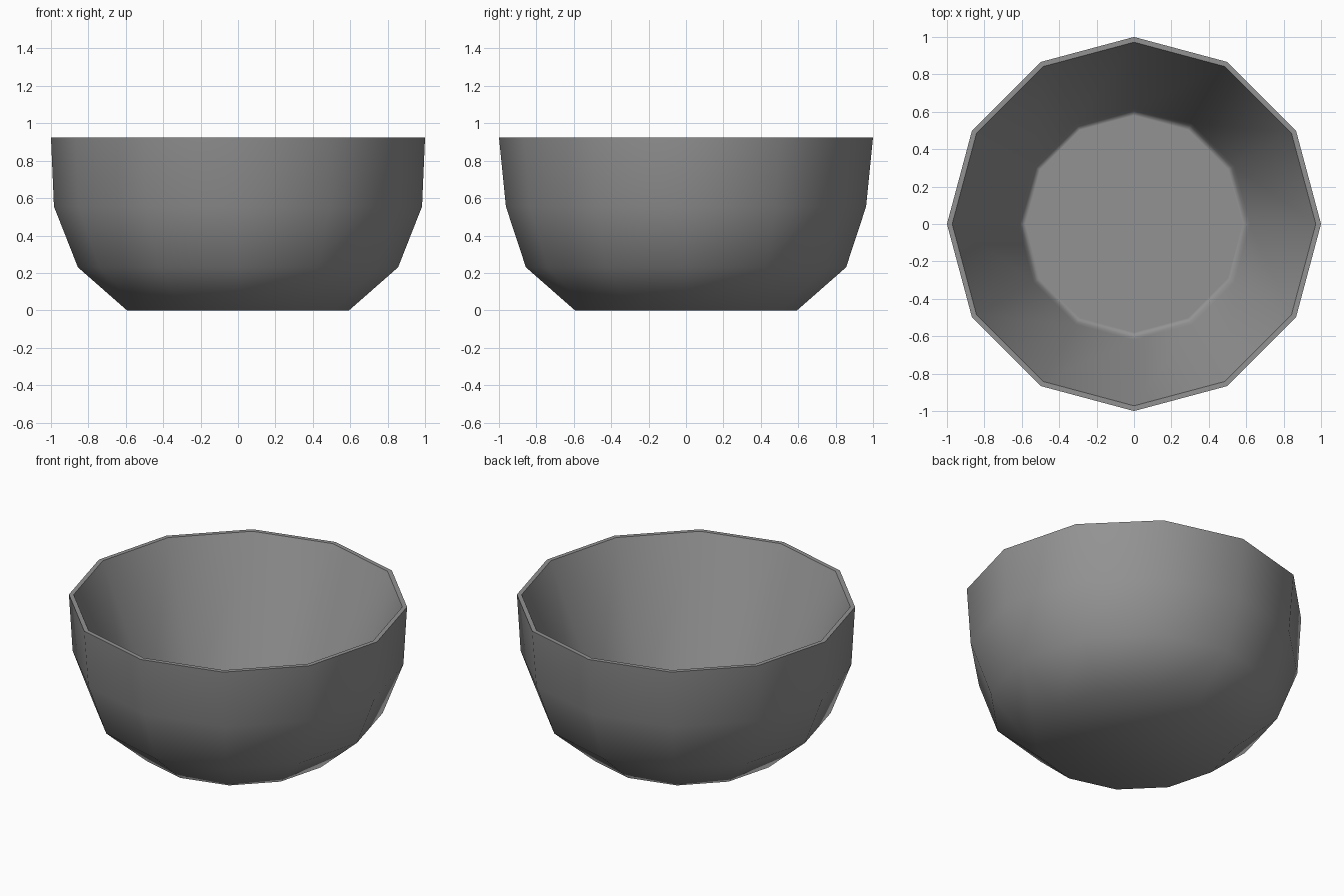
import bpy
import bmesh
from math import cos, sin, pi, radians

cube = bpy.data.objects.get("Cube")
if cube:
    bpy.data.objects.remove(cube, do_unlink=True)

SIDES = 12

# Rounded outside, flat rim, straight tapering inside, softened floor edge:
# x radius, y radius, height
SECTION = [
    (0.594, 0.594, 0.0), (0.856, 0.856, 0.23), (0.984, 0.963, 0.555), (1.0, 1.0, 0.925),
    (0.972, 0.972, 0.925), (0.62, 0.62, 0.078),
    (0.606, 0.606, 0.045), (0.59, 0.59, 0.03), (0.58, 0.58, 0.03),
]


def make_material(name, value):
    mat = bpy.data.materials.new(name)
    mat.use_nodes = True
    colour = (value, value, value, 1.0)
    mat.diffuse_color = colour
    mat.node_tree.nodes["Principled BSDF"].inputs["Base Color"].default_value = colour
    return mat


def add_ring(bm, rx, ry, z):
    angles = [2 * pi * i / SIDES for i in range(SIDES)]
    return [bm.verts.new((rx * cos(a), ry * sin(a), z)) for a in angles]


# Bowl shell: bridge neighbouring rings, then cap the foot and the floor
bm = bmesh.new()
rings = [add_ring(bm, *point) for point in SECTION]
for low, high in zip(rings, rings[1:]):
    for i in range(SIDES):
        j = (i + 1) % SIDES
        bm.faces.new((low[i], low[j], high[j], high[i]))
bm.faces.new(rings[0][::-1])
bm.faces.new(rings[-1])
bmesh.ops.recalc_face_normals(bm, faces=bm.faces)

mesh = bpy.data.meshes.new("bowl")
bm.to_mesh(mesh)
bm.free()
mesh.materials.append(make_material("grey", 0.29))
bowl = bpy.data.objects.new("bowl", mesh)
bpy.context.collection.objects.link(bowl)

# Smooth walls with a crisp rim
bpy.ops.object.select_all(action="DESELECT")
bowl.select_set(True)
bpy.context.view_layer.objects.active = bowl
bpy.ops.object.shade_smooth_by_angle(angle=radians(60))
